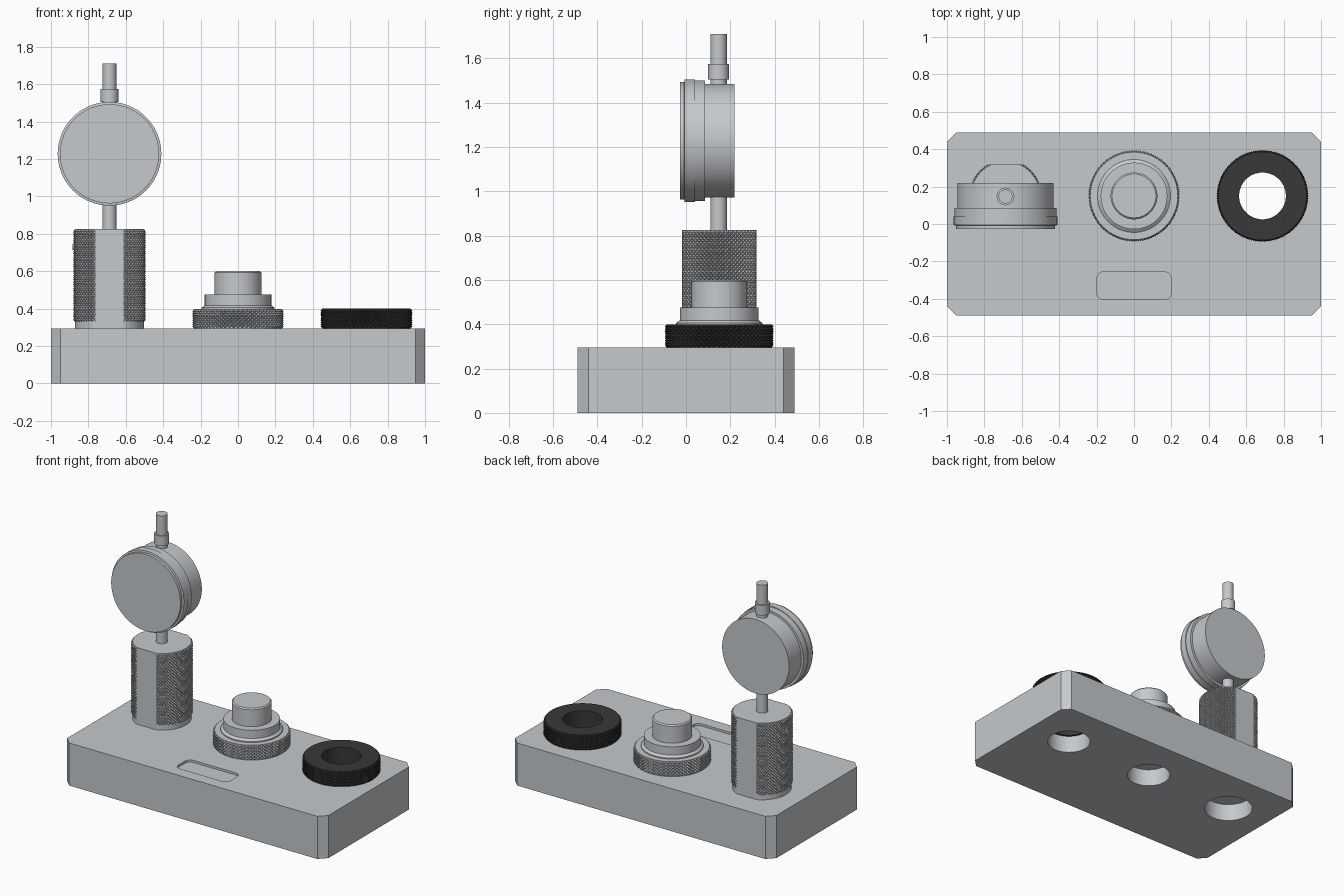
import bpy, bmesh, math
from mathutils import Matrix

if "Cube" in bpy.data.objects:
    bpy.data.objects.remove(bpy.data.objects["Cube"], do_unlink=True)

TAU = 2 * math.pi
STATION_Y = 0.15
GAUGE_X, PLUG_X, RING_X = -0.687, 0.0, 0.687
BASE_TOP = 0.295
FLOOR = 0.12
FLAT = 0.168


def material(name, color):
    m = bpy.data.materials.new(name)
    m.use_nodes = True
    m.diffuse_color = (*color, 1)
    m.node_tree.nodes["Principled BSDF"].inputs["Base Color"].default_value = (*color, 1)
    return m


steel = material("steel grey", (0.56, 0.585, 0.61))
black = material("black", (0.04, 0.04, 0.04))


def finish(name, bm, mat, loc=(0, 0, 0), rot=(0, 0, 0), smooth=True):
    bmesh.ops.recalc_face_normals(bm, faces=bm.faces)
    mesh = bpy.data.meshes.new(name)
    bm.to_mesh(mesh)
    bm.free()
    ob = bpy.data.objects.new(name, mesh)
    bpy.context.collection.objects.link(ob)
    mesh.materials.append(mat)
    ob.location, ob.rotation_euler = loc, rot
    if smooth:
        bpy.ops.object.select_all(action="DESELECT")
        ob.select_set(True)
        bpy.context.view_layer.objects.active = ob
        bpy.ops.object.shade_smooth_by_angle(angle=math.radians(30))
    return ob


def clamp(y, flat):
    return max(-flat, min(flat, y)) if flat else y


def lathe(name, profile, mat, loc, rot=(0, 0, 0), n=96, closed=False, flat=0):
    """Revolve (radius, height) points; open profiles are capped."""
    bm = bmesh.new()
    rings = []
    for r, z in profile:
        rings.append([bm.verts.new((r * math.cos(TAU * i / n),
                                    clamp(r * math.sin(TAU * i / n), flat), z))
                      for i in range(n)])
    pairs = list(zip(rings, rings[1:]))
    if closed:
        pairs.append((rings[-1], rings[0]))
    else:
        bm.faces.new(rings[0])
        bm.faces.new(rings[-1])
    for a, b in pairs:
        for i in range(n):
            k = (i + 1) % n
            bm.faces.new((a[i], a[k], b[k], b[i]))
    return finish(name, bm, mat, loc, rot)


def knurl(name, r_low, r_high, z0, z1, mat, loc, n, rows, bore=0, flat=0):
    """Cylinder with a diamond pattern of small pyramids."""
    bm = bmesh.new()

    def ring(z, radius):
        return [bm.verts.new((radius(i) * math.cos(TAU * i / n),
                              clamp(radius(i) * math.sin(TAU * i / n), flat), z))
                for i in range(n)]

    rings = [ring(z0 + (z1 - z0) * j / rows,
                  lambda i: r_high if (i + j) % 2 and 0 < j < rows else r_low)
             for j in range(rows + 1)]
    for j in range(rows):
        a, b = rings[j], rings[j + 1]
        for i in range(n):
            k = (i + 1) % n
            if (i + j) % 2:
                bm.faces.new((a[i], a[k], b[i]))
                bm.faces.new((a[k], b[k], b[i]))
            else:
                bm.faces.new((a[i], a[k], b[k]))
                bm.faces.new((a[i], b[k], b[i]))
    if bore:
        low, high = ring(z0, lambda i: bore), ring(z1, lambda i: bore)
        for a, b in ((rings[0], low), (low, high), (high, rings[-1])):
            for i in range(n):
                k = (i + 1) % n
                bm.faces.new((a[i], a[k], b[k], b[i]))
    else:
        bm.faces.new(rings[0])
        bm.faces.new(rings[-1])
    return finish(name, bm, mat, loc, smooth=False)


def prism(name, outline, z0, z1, mat):
    bm = bmesh.new()
    face = bm.faces.new([bm.verts.new((x, y, z0)) for x, y in outline])
    top = bmesh.ops.extrude_face_region(bm, geom=[face])["geom"]
    bmesh.ops.translate(bm, vec=(0, 0, z1 - z0),
                        verts=[v for v in top if isinstance(v, bmesh.types.BMVert)])
    return finish(name, bm, mat, smooth=False)


def cut_corners(hx, hy, r, steps, cy=0):
    """Rectangle outline with chamfered (steps=1) or rounded corners."""
    pts = []
    for q, (sx, sy) in enumerate(((1, 1), (-1, 1), (-1, -1), (1, -1))):
        for s in range(steps + 1):
            a = (q + s / steps) * math.pi / 2
            pts.append((sx * (hx - r) + r * math.cos(a),
                        cy + sy * (hy - r) + r * math.sin(a)))
    return pts


# Base block with three through holes and a shallow label recess
base = prism("base_block", cut_corners(1, 0.49, 0.05, 1), 0, BASE_TOP, steel)
cutters = [prism("recess_cutter", cut_corners(0.2, 0.075, 0.04, 6, -0.33),
                 BASE_TOP - 0.015, BASE_TOP + 0.1, steel)]
for x, r in ((GAUGE_X, 0.158), (PLUG_X, 0.14), (RING_X, 0.14)):
    cutters.append(lathe("hole_cutter", [(r, -0.1), (r, 0.5)], steel, (x, STATION_Y, 0)))
for c in cutters:
    c.hide_render = True
    mod = base.modifiers.new("cut", "BOOLEAN")
    mod.object, mod.operation, mod.solver = c, "DIFFERENCE", "EXACT"
bpy.context.view_layer.update()
cut_mesh = bpy.data.meshes.new_from_object(
    base.evaluated_get(bpy.context.evaluated_depsgraph_get()))
base.modifiers.clear()
base.data = cut_mesh
for c in cutters:
    bpy.data.objects.remove(c, do_unlink=True)
bpy.ops.object.select_all(action="DESELECT")
base.select_set(True)
bpy.context.view_layer.objects.active = base
bpy.ops.object.shade_smooth_by_angle(angle=math.radians(30))

# Gauge holder: knurled post with front and back flats
post = (GAUGE_X, STATION_Y, 0)
lathe("post_foot", [(0.156, FLOOR), (0.156, BASE_TOP)], steel, post)
lathe("post_neck", [(0.185, BASE_TOP), (0.185, 0.33)], steel, post, flat=FLAT)
knurl("post_grip", 0.184, 0.195, 0.33, 0.825, steel, post, 120, 50, flat=FLAT)
lathe("post_set_screw", [(0.016, 0.17), (0.016, 0.197)], steel,
      (GAUGE_X, STATION_Y, 0.73), (0, -math.pi / 2, 0), n=20)

# Dial gauge: stem, plunger cap, drum and stepped bezel
lathe("gauge_stem", [(0.037, 0.8), (0.037, 1.505), (0.047, 1.505), (0.047, 1.575),
                     (0.037, 1.575), (0.037, 1.71)], steel, (GAUGE_X, 0.147, 0), n=48)
lathe("gauge_dial", [(0.256, -0.22), (0.256, -0.086), (0.272, -0.086), (0.272, -0.04),
                     (0.277, -0.04), (0.277, 0.006), (0.265, 0.008), (0.265, 0.027)],
      steel, (GAUGE_X, 0, 1.228), (math.pi / 2, 0, 0))

# Stepped plug with knurled collar
plug = (PLUG_X, STATION_Y, 0)
lathe("plug_foot", [(0.138, FLOOR), (0.138, BASE_TOP)], steel, plug)
knurl("plug_collar", 0.234, 0.245, BASE_TOP, 0.398, steel, plug, 128, 10)
lathe("plug_steps", [(0.195, 0.39), (0.195, 0.405), (0.178, 0.418), (0.178, 0.475),
                     (0.125, 0.475), (0.125, 0.592), (0.117, 0.6)], steel, plug)

# Black knurled ring with an open bore
ring_at = (RING_X, STATION_Y, 0)
knurl("ring_grip", 0.236, 0.246, BASE_TOP, 0.4, black, ring_at, 128, 10, bore=0.125)
lathe("ring_sleeve", [(0.138, FLOOR), (0.138, BASE_TOP), (0.125, BASE_TOP), (0.125, FLOOR)],
      black, ring_at, closed=True)
